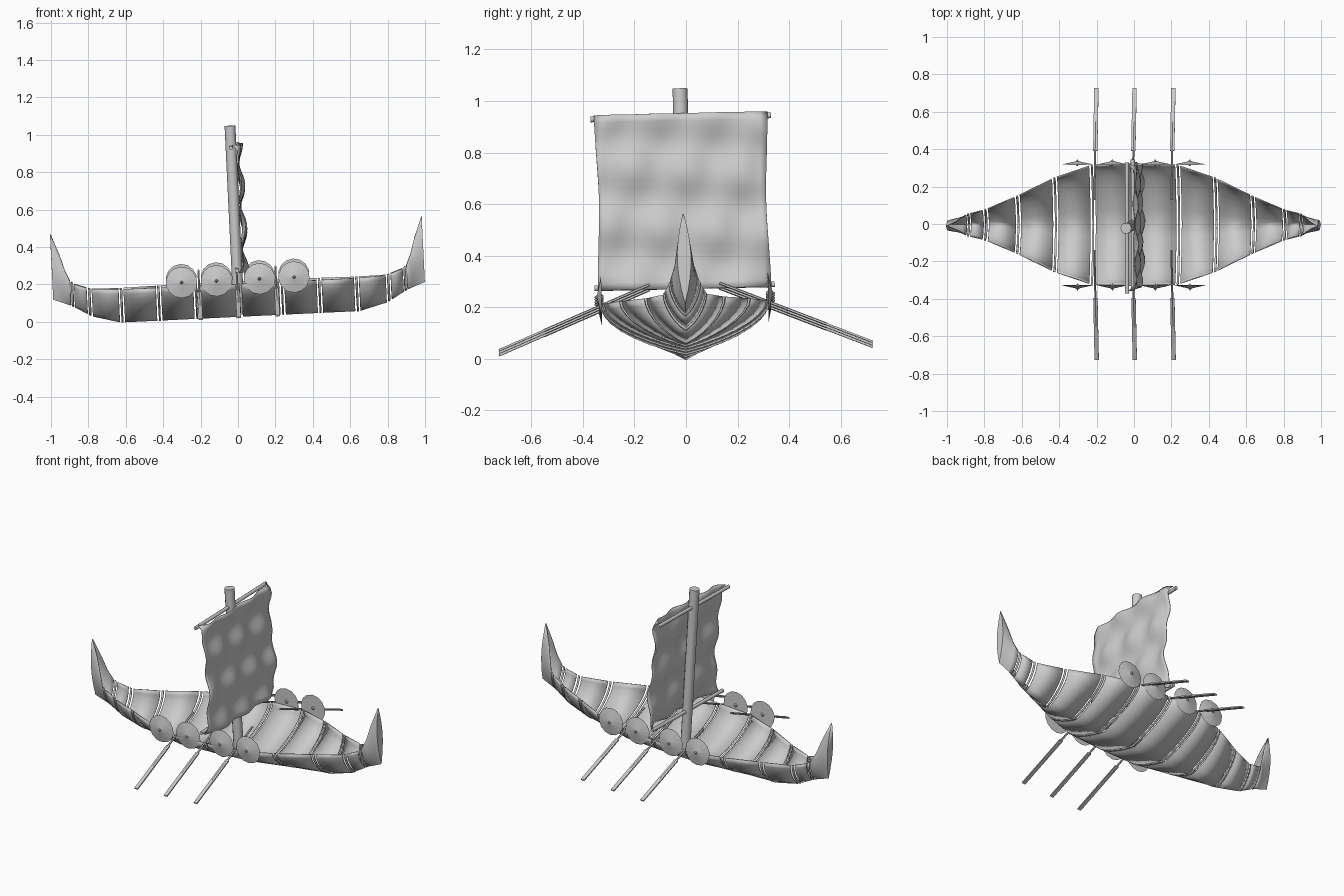
import bpy, bmesh
from math import sin, cos, pi, radians
from mathutils import Matrix, Vector

cube = bpy.data.objects.get("Cube")
if cube:
    bpy.data.objects.remove(cube, do_unlink=True)

grey = bpy.data.materials.new("plain_grey")
grey.use_nodes = True
GREY = (0.6, 0.6, 0.6, 1)
grey.diffuse_color = GREY
grey.node_tree.nodes["Principled BSDF"].inputs["Base Color"].default_value = GREY

# The whole ship is slightly pitched and rolled
SHIP = (Matrix.Translation((0.012, 0, 0.03))
        @ Matrix.Rotation(radians(-2.75), 4, 'Y') @ Matrix.Rotation(radians(1.3), 4, 'X'))


def finish(name, bm, thick=0, angle=25):
    bmesh.ops.recalc_face_normals(bm, faces=bm.faces)
    mesh = bpy.data.meshes.new(name)
    bm.to_mesh(mesh)
    bm.free()
    mesh.materials.append(grey)
    obj = bpy.data.objects.new(name, mesh)
    bpy.context.collection.objects.link(obj)
    obj.matrix_world = SHIP
    if thick:
        mod = obj.modifiers.new("thickness", 'SOLIDIFY')
        mod.thickness = thick
        mod.offset = 0
    bpy.ops.object.select_all(action='DESELECT')
    obj.select_set(True)
    bpy.context.view_layer.objects.active = obj
    bpy.ops.object.shade_smooth_by_angle(angle=radians(angle))
    return obj


def rod(bm, a, b, r1, r2=None, sides=10):
    """Round or tapered bar between two points."""
    a, b = Vector(a), Vector(b)
    d = b - a
    m = Matrix.Translation((a + b) / 2) @ d.to_track_quat('Z', 'Y').to_matrix().to_4x4()
    bmesh.ops.create_cone(bm, cap_ends=True, segments=sides, radius1=r1,
                          radius2=r1 if r2 is None else r2, depth=d.length, matrix=m)


def grid(bm, rows):
    """Skin rows of points with quads."""
    vs = [[bm.verts.new(p) for p in row] for row in rows]
    for r, s in zip(vs, vs[1:]):
        for i in range(len(r) - 1):
            bm.faces.new((r[i], r[i + 1], s[i + 1], s[i]))
    return vs


def lerp(a, b, t):
    return a + (b - a) * t


def sample(table, x):
    for (x0, y0), (x1, y1) in zip(table, table[1:]):
        if x <= x1:
            return lerp(y0, y1, (x - x0) / (x1 - x0))
    return table[-1][1]


# Hull lines from midships to the end
KEEL = [(0, 0), (0.64, 0), (0.79, 0.04), (0.89, 0.098), (1, 0.14)]
SHEER = [(0, 0.18), (0.64, 0.178), (0.79, 0.183), (0.88, 0.215), (0.9, 0.23),
         (0.925, 0.29), (0.95, 0.375), (0.975, 0.44), (0.993, 0.485)]
WIDTH = [(0, 0.325), (0.23, 0.318), (0.43, 0.25), (0.63, 0.152), (0.8, 0.08),
         (0.9, 0.055), (0.993, 0.025)]
END = 0.993


def section(x, side):
    """Hull cross-section, turning into a narrow leaf at the end."""
    leaf = max(0, (x - 0.9) / (END - 0.9))
    keel, sheer, w = sample(KEEL, x), sample(SHEER, x), sample(WIDTH, x)
    pts = []
    for i in range(-7, 8):
        t = abs(i) / 7
        a = t * pi / 2
        sign = 1 if i > 0 else -1
        y = w * lerp(sin(a), sin(pi * t) + 0.06 * t, leaf)
        z = lerp(0.6 * (1 - cos(a)) + 0.4 * sin(a), t, leaf)
        pts.append((side * x, sign * y, lerp(keel, sheer, z)))
    return pts


# Hull panels and ribs, with open slits between them
JOINTS = [0, 0.23, 0.43, 0.63, 0.8, 0.89]
for side, end in ((1, "left"), (-1, "right")):
    for n, (a, b) in enumerate(zip(JOINTS, JOINTS[1:])):
        bm = bmesh.new()
        gap = 0.014 if b < 0.85 else 0.011
        grid(bm, [section(a + 0.014, side), section(b - gap, side)])
        finish(f"hull_panel_{end}_{n}", bm, 0.006)
    for n, j in enumerate(JOINTS):
        if j == 0 and side < 0:
            continue
        bm = bmesh.new()
        grid(bm, [section(abs(j - 0.005), side) if j else section(0.005, -1),
                  section(j + 0.005, side)])
        finish(f"hull_rib_{end}_{n}", bm, 0.008)
    # Raised stem with a narrow closed end
    bm = bmesh.new()
    rows = grid(bm, [section(x, side) for x in (0.9, 0.925, 0.95, 0.975, END)])
    bm.faces.new(rows[-1])
    finish(f"stem_{end}", bm, 0.004)

# Mast
bm = bmesh.new()
rod(bm, (-0.006, 0, 0.01), (-0.006, 0, 1.02), 0.029, sides=12)
finish("mast", bm, angle=40)

# Yards above and below the sail
TOP, BOTTOM = 0.908, 0.252
for name, z in (("upper_yard", TOP), ("lower_yard", BOTTOM)):
    bm = bmesh.new()
    rod(bm, (-0.006, -0.35, z), (-0.006, 0.35, z), 0.011, sides=8)
    finish(name, bm, angle=50)

# Billowing sail, its corners drawn back to the yards
bm = bmesh.new()
rows = []
N = 24
for j in range(N + 1):
    v = j / N
    row = []
    for i in range(N + 1):
        u = 2 * i / N - 1
        x = 0.037 + 0.012 * sin(u * 10 + 1) * cos(v * 9) + 0.01 * cos(v * 19 + 0.8 * u)
        corner = abs(u) ** 10 * abs(2 * v - 1) ** 10
        edge_pinch = 0.012 * abs(u) ** 8 * sin(v * pi) ** 2
        row.append((lerp(x, 0.004, corner), u * (0.336 - edge_pinch),
                    lerp(BOTTOM - 0.012, TOP + 0.014, v)))
    rows.append(row)
grid(bm, rows)
finish("sail", bm, 0.004, 60)

# Round shields with a pointed boss
for s, flank in ((-1, "right"), (1, "left")):
    for n, x in enumerate((-0.305, -0.118, 0.112, 0.297)):
        bm = bmesh.new()
        y, z = s * 0.323, 0.203
        rod(bm, (x, y, z), (x, y + s * 0.017, z), 0.084, 0.008, 14)
        rod(bm, (x, y + s * 0.01, z), (x, y + s * 0.027, z), 0.014, 0.002, 6)
        rod(bm, (x, y + s * 0.002, z), (x, y - s * 0.008, z), 0.014, 0.004, 6)
        finish(f"shield_{flank}_{n}", bm, angle=5)

# Oars with flat blades
for s, flank in ((-1, "right"), (1, "left")):
    for n, x in enumerate((-0.212, -0.008, 0.2)):
        inner, outer = Vector((x, s * 0.135, 0.252)), Vector((x, s * 0.725, 0.01))
        d = outer - inner
        bm = bmesh.new()
        rod(bm, inner, inner + d * 0.7, 0.006, sides=6)
        m = (Matrix.Translation(inner + d * 0.72) @ d.to_track_quat('Y', 'Z').to_matrix().to_4x4()
             @ Matrix.Diagonal((0.023, d.length * 0.56, 0.008, 1)))
        bmesh.ops.create_cube(bm, size=1, matrix=m)
        finish(f"oar_{flank}_{n}", bm)
